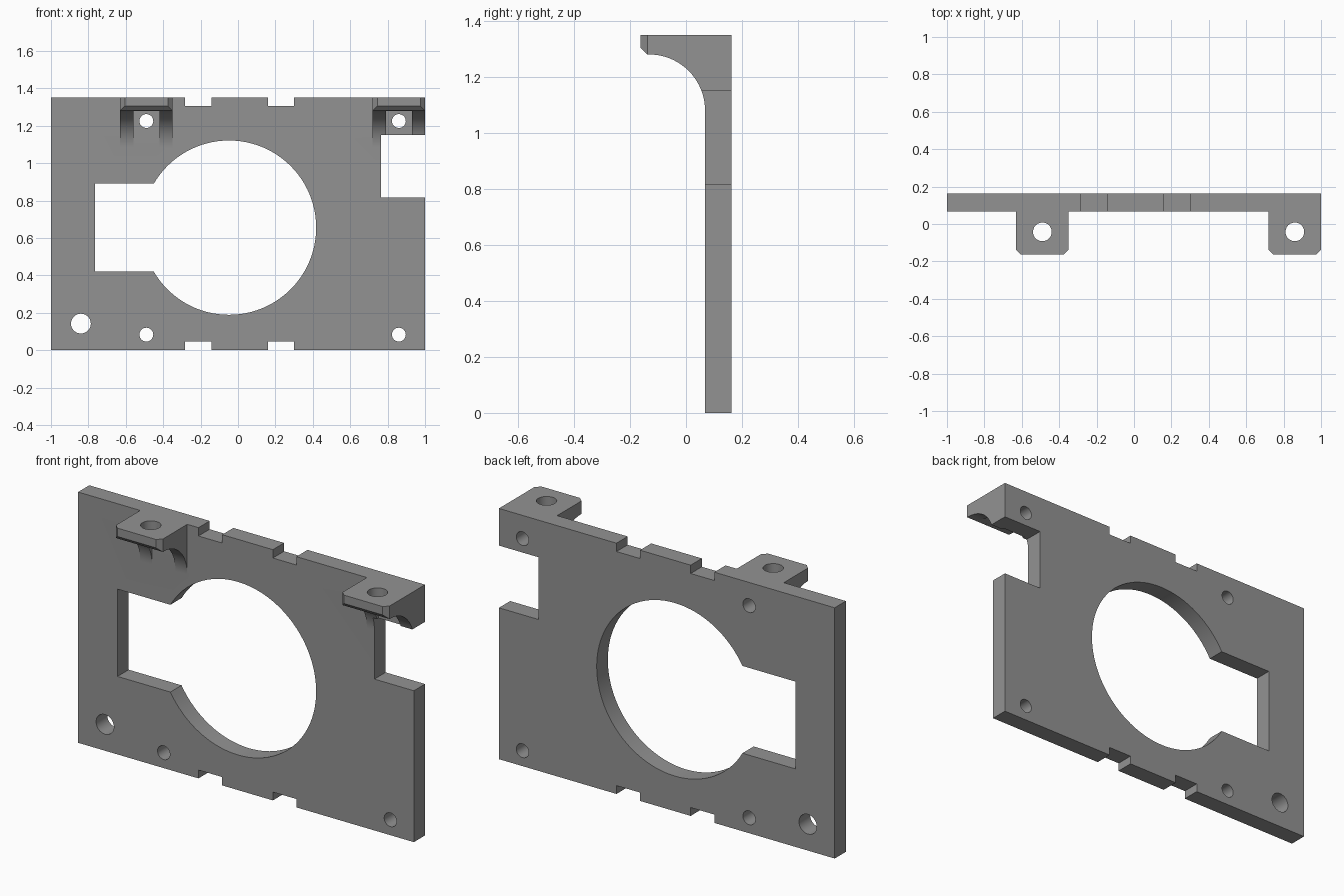
import bpy, bmesh, math
from mathutils import Vector

if "Cube" in bpy.data.objects:
    bpy.data.objects.remove(bpy.data.objects["Cube"])

FRONT, BACK, TOP = 0.068, 0.163, 1.35

metal = bpy.data.materials.new("plain grey")
metal.diffuse_color = (0.29, 0.29, 0.29, 1)
metal.use_nodes = True
metal.node_tree.nodes["Principled BSDF"].inputs["Base Color"].default_value = metal.diffuse_color


def prism(name, outline, offset):
    """Extrude a closed outline of 3D points along an offset."""
    bm = bmesh.new()
    face = bm.faces.new([bm.verts.new(p) for p in outline])
    out = bmesh.ops.extrude_face_region(bm, geom=[face])
    moved = [g for g in out["geom"] if isinstance(g, bmesh.types.BMVert)]
    bmesh.ops.translate(bm, vec=Vector(offset), verts=moved)
    bmesh.ops.recalc_face_normals(bm, faces=bm.faces)
    mesh = bpy.data.meshes.new(name)
    bm.to_mesh(mesh)
    bm.free()
    mesh.materials.append(metal)
    obj = bpy.data.objects.new(name, mesh)
    bpy.context.collection.objects.link(obj)
    return obj


def box(name, x0, x1, y0, y1, z0, z1):
    return prism(name, [(x0, y0, z0), (x1, y0, z0), (x1, y1, z0), (x0, y1, z0)],
                 (0, 0, z1 - z0))


def circle(r, n):
    return [(r * math.cos(2 * math.pi * i / n), r * math.sin(2 * math.pi * i / n))
            for i in range(n)]


def hole_y(x, z, r, n=40):
    return prism("hole_cutter", [(x + a, 0.0, z + b) for a, b in circle(r, n)], (0, 0.4, 0))


def combine(target, tool, operation):
    """Apply a boolean and discard the tool."""
    bpy.context.view_layer.objects.active = target
    mod = target.modifiers.new("boolean", 'BOOLEAN')
    mod.operation, mod.solver, mod.object = operation, 'EXACT', tool
    bpy.ops.object.modifier_apply(modifier=mod.name)
    bpy.data.objects.remove(tool)


def bracket(x0, x1):
    """Top tab with two curved ribs, chamfered tip and vertical hole."""
    steps = 20
    side = [(0.12, TOP), (-0.163, TOP), (-0.163, 1.305), (-0.138, 1.28)]
    for i in range(steps + 1):
        a = math.pi / 2 * (1 - i / steps)
        side.append((-0.132 + 0.2 * math.cos(a), 1.08 + 0.2 * math.sin(a)))
    side.append((0.12, 1.08))
    tab = prism("bracket", [(x0, y, z) for y, z in side], (x1 - x0, 0, 0))
    # gap between the ribs
    combine(tab, box("slot", x0 + 0.07, x1 - 0.07, -0.13, 0.10, 1.0, 1.28), 'DIFFERENCE')
    # chamfered front corners
    for x, s in ((x0, 1), (x1, -1)):
        corner = [(x - s * 0.02, -0.183, 1), (x + s * 0.045, -0.183, 1),
                  (x - s * 0.02, -0.118, 1)]
        combine(tab, prism("corner", corner, (0, 0, 0.5)), 'DIFFERENCE')
    # screw hole
    mid = (x0 + x1) / 2
    combine(tab, prism("hole", [(mid + a, -0.042 + b, 1.2) for a, b in circle(0.05, 40)],
                       (0, 0, 0.3)), 'DIFFERENCE')
    return tab


# Main plate with its two brackets
plate = box("mounting_plate", -1, 1, FRONT, BACK, 0, TOP)
for x0, x1 in ((-0.63, -0.35), (0.72, 1.0)):
    combine(plate, bracket(x0, x1), 'UNION')

# Large round opening and its rectangular extension
combine(plate, hole_y(-0.048, 0.655, 0.466, 96), 'DIFFERENCE')
combine(plate, box("window", -0.765, -0.2, 0, 0.4, 0.42, 0.89), 'DIFFERENCE')

# Open cutout on the right edge
combine(plate, box("side_cutout", 0.765, 1.2, -0.3, 0.4, 0.815, 1.15), 'DIFFERENCE')

# Notches on the top and bottom edges
for x0, x1 in ((-0.283, -0.142), (0.16, 0.3)):
    combine(plate, box("notch", x0, x1, 0, 0.4, -0.1, 0.045), 'DIFFERENCE')
    combine(plate, box("notch", x0, x1, 0, 0.4, TOP - 0.045, 1.5), 'DIFFERENCE')

# Screw holes
for x in (-0.49, 0.86):
    for z in (0.083, 1.225):
        combine(plate, hole_y(x, z, 0.037), 'DIFFERENCE')
combine(plate, hole_y(-0.84, 0.142, 0.053), 'DIFFERENCE')

# Smooth curved walls, sharp edges
bpy.ops.object.select_all(action='DESELECT')
plate.select_set(True)
bpy.context.view_layer.objects.active = plate
bpy.ops.object.shade_smooth_by_angle(angle=math.radians(30))
